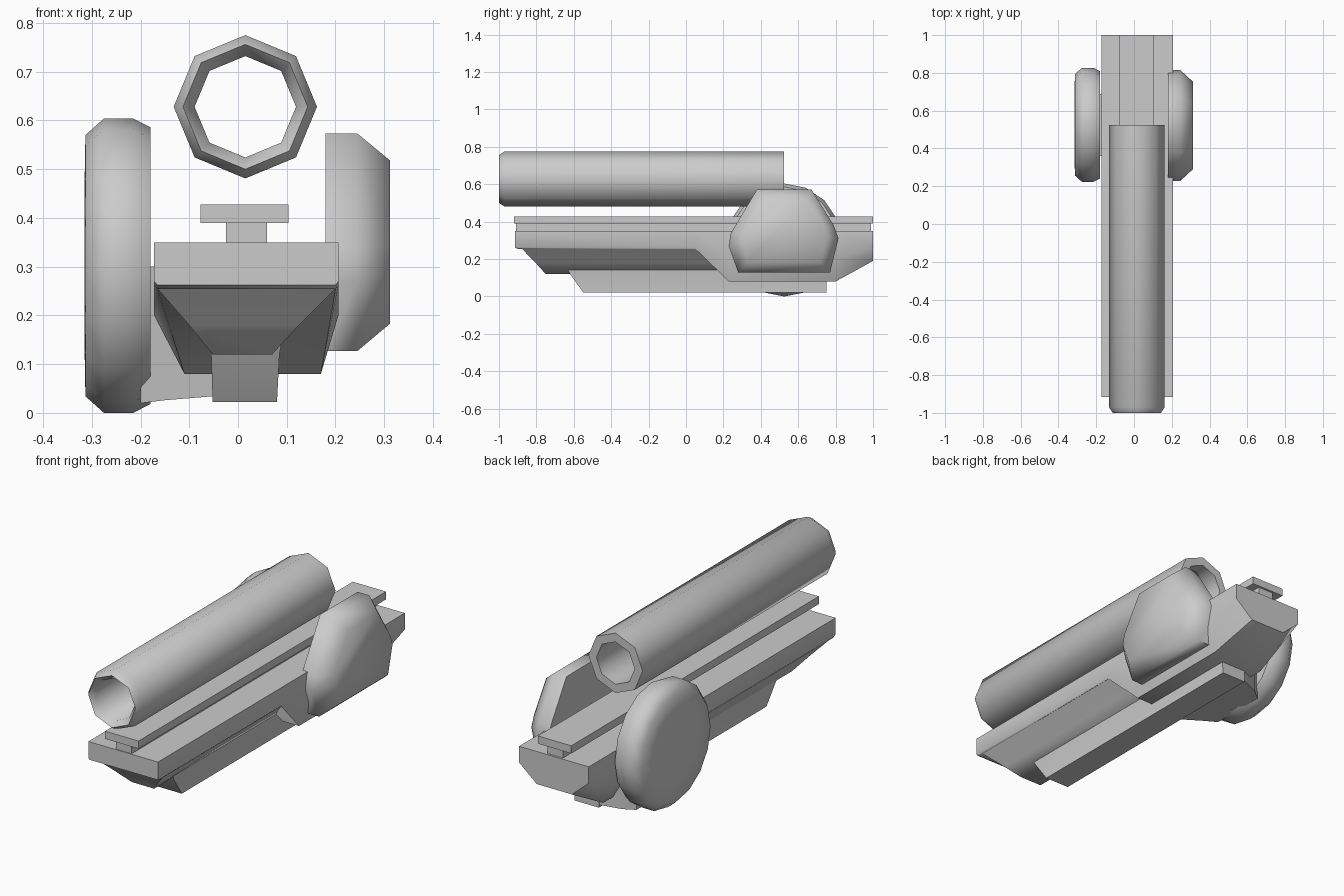
import bpy, bmesh, math
from mathutils import Vector

cube = bpy.data.objects.get("Cube")
if cube:
    bpy.data.objects.remove(cube)

# One flat metal grey
grey = bpy.data.materials.new("metal_grey")
grey.use_nodes = True
COLOUR = (0.6, 0.6, 0.6, 1)
grey.diffuse_color = COLOUR
grey.node_tree.nodes["Principled BSDF"].inputs["Base Color"].default_value = COLOUR


def loft(name, rings, caps=True, closed=False, angle=50):
    """Skin a list of equal-length point rings into one smooth-shaded part."""
    bm = bmesh.new()
    rows = [[bm.verts.new(p) for p in ring] for ring in rings]
    n = len(rows[0])
    pairs = list(zip(rows, rows[1:])) + ([(rows[-1], rows[0])] if closed else [])
    for a, b in pairs:
        for i in range(n):
            j = (i + 1) % n
            bm.faces.new((a[i], a[j], b[j], b[i]))
    if caps and not closed:
        bm.faces.new(rows[0])
        bm.faces.new(rows[-1])
    bmesh.ops.recalc_face_normals(bm, faces=bm.faces)
    mesh = bpy.data.meshes.new(name)
    bm.to_mesh(mesh)
    bm.free()
    mesh.materials.append(grey)
    obj = bpy.data.objects.new(name, mesh)
    bpy.context.collection.objects.link(obj)
    bpy.ops.object.select_all(action='DESELECT')
    obj.select_set(True)
    bpy.context.view_layer.objects.active = obj
    bpy.ops.object.shade_smooth_by_angle(angle=math.radians(angle))
    return obj


def circle(radius, sides, turn=0):
    return [(radius * math.cos(math.tau * i / sides + turn),
             radius * math.sin(math.tau * i / sides + turn)) for i in range(sides)]


def box(name, x0, x1, y0, y1, z0, z1):
    return loft(name, [[(x0, y, z0), (x1, y, z0), (x1, y, z1), (x0, y, z1)] for y in (y0, y1)])


# Hollow octagonal barrel with a chamfered muzzle
barrel_profile = [(0.104, 0.525), (0.104, -0.97), (0.128, -1), (0.147, -0.97), (0.147, 0.525)]
loft("barrel", [[(0.015 + u, y, 0.628 + v) for u, v in circle(r, 8)]
                for r, y in barrel_profile], closed=True)

# T-shaped rail
box("rail_stem", -0.025, 0.06, -0.91, 0.99, 0.34, 0.395)
box("rail_top", -0.077, 0.104, -0.92, 1.0, 0.39, 0.428)

# Body: flat slab in front, deep receiver behind
LEFT, RIGHT, TOP = -0.172, 0.206, 0.35
body_stations = [  # y, shoulder z, bottom z, bottom left x, bottom right x
    (-0.915, 0.27, 0.262, -0.165, 0.2),
    (-0.9, 0.262, 0.254, -0.165, 0.2),
    (0.05, 0.262, 0.254, -0.165, 0.2),
    (0.23, 0.2, 0.08, -0.11, 0.17),
    (0.8, 0.2, 0.08, -0.11, 0.17),
    (1.0, 0.27, 0.19, -0.08, 0.11)]
loft("body", [[(LEFT, y, TOP), (RIGHT, y, TOP), (RIGHT, y, s), (br, y, b), (bl, y, b), (LEFT, y, s)]
              for y, s, b, bl, br in body_stations])

# Tapered fore-end under the slab, sloping back at the front
fore_levels = [(0.258, -0.88, -0.168, 0.203), (0.18, -0.805, -0.1, 0.125), (0.12, -0.75, -0.052, 0.07)]
loft("fore_end", [[(x0, y, z), (x1, y, z), (x1, 0.3, z), (x0, 0.3, z)]
                  for z, y, x0, x1 in fore_levels])

# Keel running under the fore-end and receiver
keel_levels = [(0.2, -0.66, -0.075, 0.1), (0.12, -0.62, -0.055, 0.085), (0.022, -0.55, -0.052, 0.08)]
loft("keel", [[(x0, y, z), (x1, y, z), (x1, 0.75, z), (x0, 0.75, z)]
              for z, y, x0, x1 in keel_levels])

# Round drum on the right side, with a shallow domed outer face
drum_profile = [(-0.315, 0.16), (-0.313, 0.268), (-0.275, 0.302), (-0.215, 0.302), (-0.18, 0.284)]
loft("drum", [[(x, 0.525 + u, 0.302 + v) for u, v in circle(r, 16)] for x, r in drum_profile])

# Bracket joining the drum to the receiver
loft("drum_bracket", [[(x, y0, z0), (x, y1, z0), (x, y1, 0.3), (x, y0, 0.3)]
                      for x, y0, y1, z0 in [(-0.2, 0.38, 0.67, 0.02), (-0.15, 0.34, 0.71, 0.026),
                                            (-0.04, 0.25, 0.75, 0.035)]])

# Faceted side housing on the left, narrowing to its outer face
outline = [(0.38, 0.573), (0.67, 0.573), (0.79, 0.38), (0.815, 0.31),
           (0.77, 0.127), (0.28, 0.127), (0.228, 0.27), (0.24, 0.34)]
centre = Vector((0.522, 0.352))


def housing_ring(x, sy, sz):
    return [(x, centre.x + (y - centre.x) * sy, centre.y + (z - centre.y) * sz) for y, z in outline]


loft("side_housing", [housing_ring(0.18, 1, 1), housing_ring(0.245, 1, 1),
                      housing_ring(0.312, 0.79, 0.75)], angle=60)
